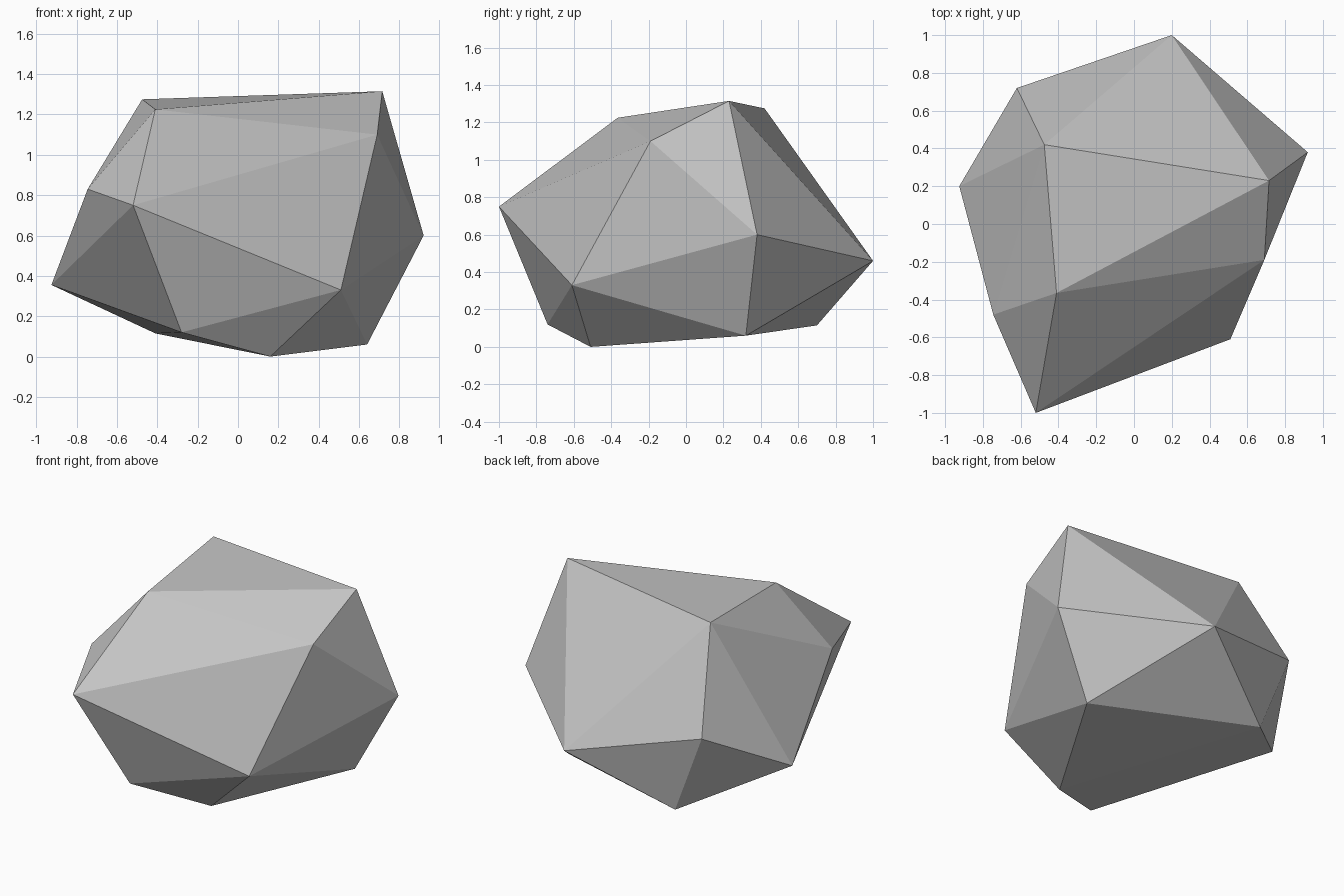
import bpy
import bmesh

default_cube = bpy.data.objects.get("Cube")
if default_cube:
    bpy.data.objects.remove(default_cube, do_unlink=True)

# Plain stone colour
stone = bpy.data.materials.new("stone_grey")
stone.use_nodes = True
stone_colour = (0.55, 0.55, 0.55, 1.0)
stone.diffuse_color = stone_colour
shader = stone.node_tree.nodes["Principled BSDF"]
shader.inputs["Base Color"].default_value = stone_colour
shader.inputs["Roughness"].default_value = 0.9

# Corners of the boulder, grouped by height
base_corners = [
    (0.16, -0.51, 0.0), (0.64, 0.32, 0.06),
    (-0.28, -0.74, 0.12), (-0.41, 0.7, 0.115),
]
waist_corners = [
    (0.51, -0.61, 0.33), (0.92, 0.38, 0.6), (0.2, 1.0, 0.46),
    (-0.62, 0.72, 0.65), (-0.925, 0.2, 0.355),
    (-0.745, -0.48, 0.83), (-0.52, -1.0, 0.75),
]
crown_corners = [
    (0.69, -0.19, 1.1), (0.715, 0.23, 1.315),
    (-0.475, 0.42, 1.275), (-0.41, -0.365, 1.225),
]

# Faceted boulder: a convex skin stretched over the corners
bm = bmesh.new()
for corner in base_corners + waist_corners + crown_corners:
    bm.verts.new(corner)
bmesh.ops.convex_hull(bm, input=bm.verts[:])
bmesh.ops.recalc_face_normals(bm, faces=bm.faces[:])
for face in bm.faces:
    face.smooth = False

mesh = bpy.data.meshes.new("boulder")
bm.to_mesh(mesh)
bm.free()
mesh.materials.append(stone)
boulder = bpy.data.objects.new("boulder", mesh)
bpy.context.collection.objects.link(boulder)
